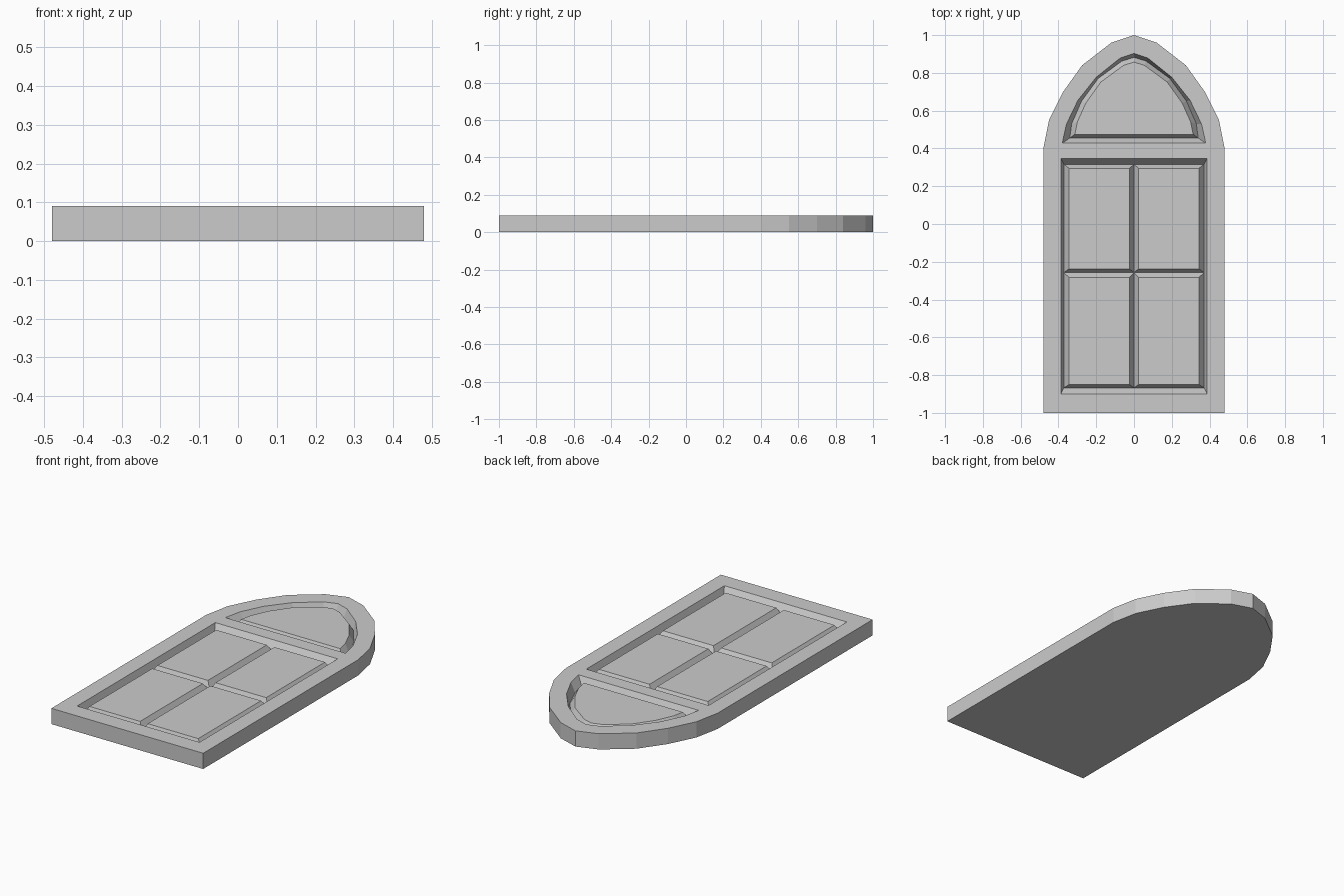
import bpy, bmesh

if "Cube" in bpy.data.objects:
    bpy.data.objects.remove(bpy.data.objects["Cube"])

TOP, GROOVE, PANE = 0.09, 0.04, 0.08   # face, groove bottom and panel heights


def mirrored(half):
    """Right half, bottom to apex -> full closed loop."""
    return half + [(-x, y) for x, y in reversed(half) if x > 0]


def rect(x0, x1, y0, y1):
    return [(x0, y0), (x1, y0), (x1, y1), (x0, y1)]


def ring(bm, pts, z):
    return [bm.verts.new((x, y, z)) for x, y in pts]


def walls(bm, a, b):
    n = len(a)
    for i in range(n):
        j = (i + 1) % n
        bm.faces.new((a[i], a[j], b[j], b[i]))


def finish(bm, name):
    bmesh.ops.recalc_face_normals(bm, faces=bm.faces)
    me = bpy.data.meshes.new(name)
    bm.to_mesh(me)
    bm.free()
    ob = bpy.data.objects.new(name, me)
    bpy.context.collection.objects.link(ob)
    return ob


# Outlines: slab, arched recess and rectangular recess
outline = mirrored([(0.48, -1), (0.48, 0.4), (0.45, 0.55), (0.375, 0.7),
                    (0.275, 0.84), (0.12, 0.96), (0, 1)])
arch_outer = mirrored([(0.38, 0.428), (0.358, 0.528), (0.297, 0.655),
                       (0.2, 0.777), (0.074, 0.878), (0, 0.903)])
arch_groove = mirrored([(0.34, 0.455), (0.33, 0.53), (0.278, 0.65),
                        (0.19, 0.77), (0.065, 0.862), (0, 0.882)])
arch_top = mirrored([(0.313, 0.475), (0.3, 0.54), (0.255, 0.64),
                     (0.175, 0.752), (0.055, 0.84), (0, 0.857)])
lower_outer = rect(-0.387, 0.387, -0.9, 0.348)
lower_groove = rect(-0.371, 0.371, -0.867, 0.316)

# Door slab with two recesses in its top face
bm = bmesh.new()
top, base = ring(bm, outline, TOP), ring(bm, outline, 0)
rims = [ring(bm, p, TOP) for p in (arch_outer, lower_outer)]
edges = []
for loop in [top] + rims:
    edges += [bm.edges.new((loop[i - 1], loop[i])) for i in range(len(loop))]
bmesh.ops.triangle_fill(bm, edges=edges, use_beauty=True, normal=(0, 0, 1))
walls(bm, base, top)
bm.faces.new(base)
for rim, pts in zip(rims, (arch_groove, lower_groove)):
    floor = ring(bm, pts, GROOVE)
    walls(bm, rim, floor)
    bm.faces.new(floor)
finish(bm, "door_slab")


# Raised panels with sloped sides
def panel(name, low, high):
    bm = bmesh.new()
    a, b = ring(bm, low, GROOVE), ring(bm, high, PANE)
    walls(bm, a, b)
    bm.faces.new(b)
    bm.faces.new(a)
    finish(bm, name)


panel("arched_panel", arch_groove, arch_top)
rows = {"lower": (-0.867, -0.257, -0.85, -0.283),
        "upper": (-0.257, 0.316, -0.237, 0.295)}
for row, (y0, y1, t0, t1) in rows.items():
    panel(row + "_right_panel", rect(0, 0.371, y0, y1), rect(0.024, 0.344, t0, t1))
    panel(row + "_left_panel", rect(-0.371, 0, y0, y1), rect(-0.344, -0.024, t0, t1))
